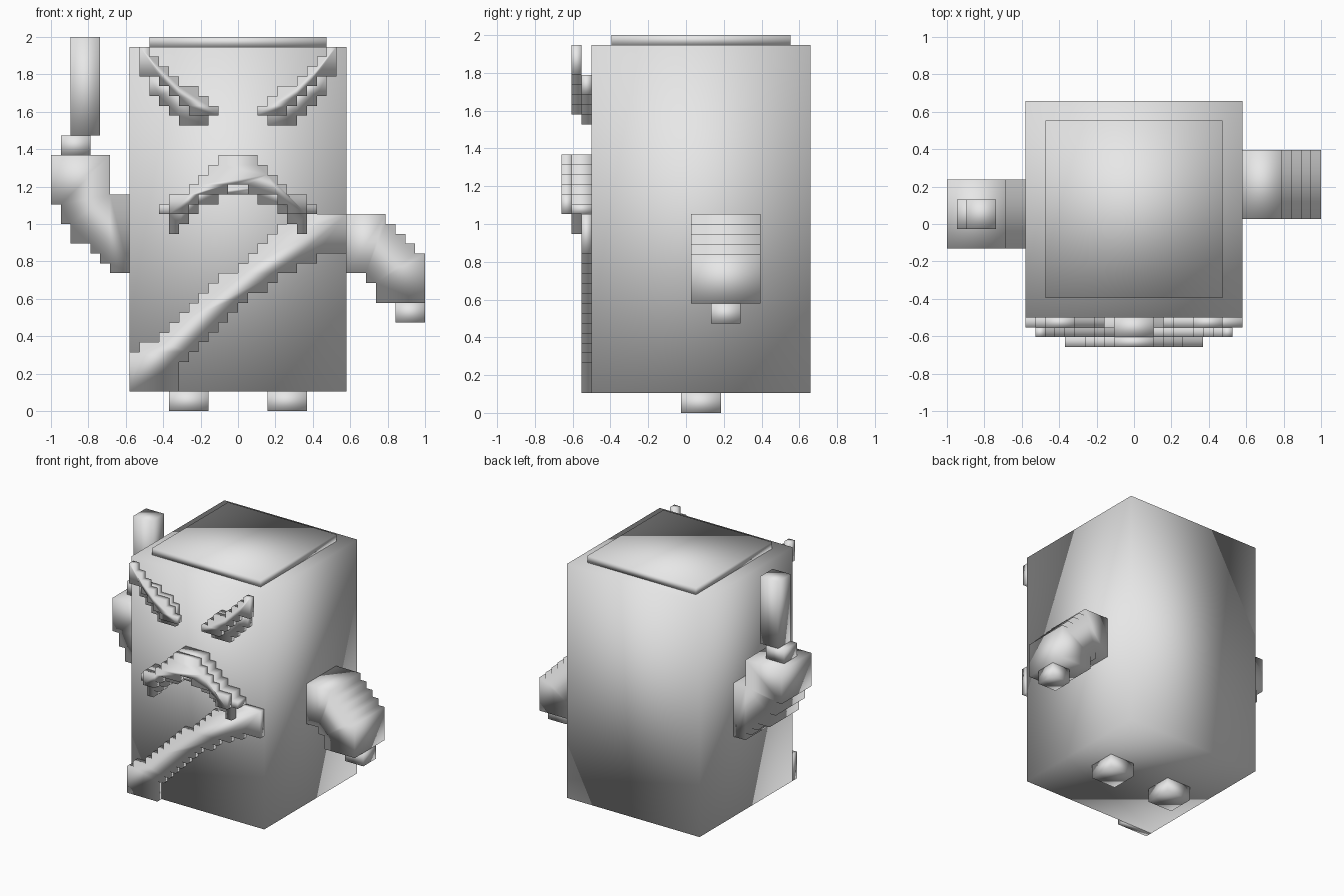
import bpy, bmesh

if "Cube" in bpy.data.objects:
    bpy.data.objects.remove(bpy.data.objects["Cube"])

U = 2 / 38  # one grid step

grey = bpy.data.materials.new("plain_grey")
grey.diffuse_color = (0.8, 0.8, 0.8, 1)
grey.use_nodes = True
grey.node_tree.nodes["Principled BSDF"].inputs["Base Color"].default_value = grey.diffuse_color


def finish(name, bm):
    bmesh.ops.recalc_face_normals(bm, faces=bm.faces)
    bmesh.ops.scale(bm, vec=(U, U, U), verts=bm.verts)
    mesh = bpy.data.meshes.new(name)
    bm.to_mesh(mesh)
    bm.free()
    mesh.materials.append(grey)
    mesh.polygons.foreach_set("use_smooth", [True] * len(mesh.polygons))
    ob = bpy.data.objects.new(name, mesh)
    bpy.context.collection.objects.link(ob)
    return ob


def box(name, x, y, z):
    """Box from (min, max) ranges in grid steps."""
    bm = bmesh.new()
    bmesh.ops.create_cube(bm, size=1)
    for v in bm.verts:
        v.co = [r[0] if c < 0 else r[1] for c, r in zip(v.co, (x, y, z))]
    return finish(name, bm)


def stepped(name, x0, bottoms, tops, y):
    """Stair-edged slab: one column per step from x0, extruded along y."""
    path = []
    for i, t in enumerate(tops):
        path += [(x0 + i, t), (x0 + i + 1, t)]
    for i, b in reversed(list(enumerate(bottoms))):
        path += [(x0 + i + 1, b), (x0 + i, b)]
    # keep only the true corners
    path = [p for i, p in enumerate(path) if p != path[i - 1]]
    n = len(path)
    path = [p for i, p in enumerate(path)
            if not (path[i - 1][0] == p[0] == path[(i + 1) % n][0]
                    or path[i - 1][1] == p[1] == path[(i + 1) % n][1])]
    bm = bmesh.new()
    face = bm.faces.new([bm.verts.new((px, y[0], pz)) for px, pz in path])
    ext = bmesh.ops.extrude_face_region(bm, geom=[face], use_keep_orig=True)
    for v in ext["geom"]:
        if isinstance(v, bmesh.types.BMVert):
            v.co.y = y[1]
    return finish(name, bm)


def mirrored(ob):
    ob.modifiers.new("mirror", "MIRROR").use_axis = (True, False, False)


def both(half):
    return half[::-1] + half


# body block, raised lid and feet
box("body", (-11, 11), (-9.5, 12.5), (2, 37))
box("lid", (-9, 9), (-7.5, 10.5), (37, 38))
mirrored(box("feet", (3, 7), (-0.5, 3.5), (0, 2)))

# slanted brows with eyes behind them
mirrored(stepped("brows", 2, [30, 30, 30, 31, 32, 33, 34, 34],
                 [31, 32, 33, 33, 34, 35, 36, 37], (-11.5, -10.5)))
mirrored(stepped("eyes", 3, [29, 29, 29, 30, 31, 32],
                 [32, 33, 33, 34, 34, 34], (-10.5, -9.5)))

# arched moustache in two layers
stepped("moustache_back", -8, both([22, 22, 21, 21, 20, 19, 18, 20]),
        both([26, 26, 25, 24, 23, 22, 22, 21]), (-11.5, -9.5))
stepped("moustache_front", -7, both([23, 22, 22, 22, 21, 20, 20]),
        both([26, 26, 25, 24, 23, 22, 22]), (-12.5, -11.5))

# diagonal sash across the front
stepped("sash", -11,
        [2] * 5 + [5, 6, 7, 8, 9, 10, 11, 12, 12, 13, 14, 14, 15, 15] + [16] * 3,
        [6, 7, 7, 8, 9, 10, 11, 12, 13, 14, 14, 15, 16, 17, 18, 19, 19] + [20] * 5,
        (-10.5, -9.5))

# raised arm holding a baton
stepped("raised_arm", -19, [21, 19, 17, 17, 16, 15, 14, 14],
        [26] * 6 + [22] * 2, (-2.5, 4.5))
box("raised_hand", (-18, -15), (-0.5, 2.5), (26, 28))
box("baton", (-17, -14), (-0.5, 2.5), (28, 38))

# lowered arm and hand
stepped("lowered_arm", 11, [14, 14, 13, 11, 11, 11, 11, 11],
        [20] * 4 + [19, 18, 17, 16], (0.5, 7.5))
box("lowered_hand", (16, 19), (2.5, 5.5), (9, 11))
